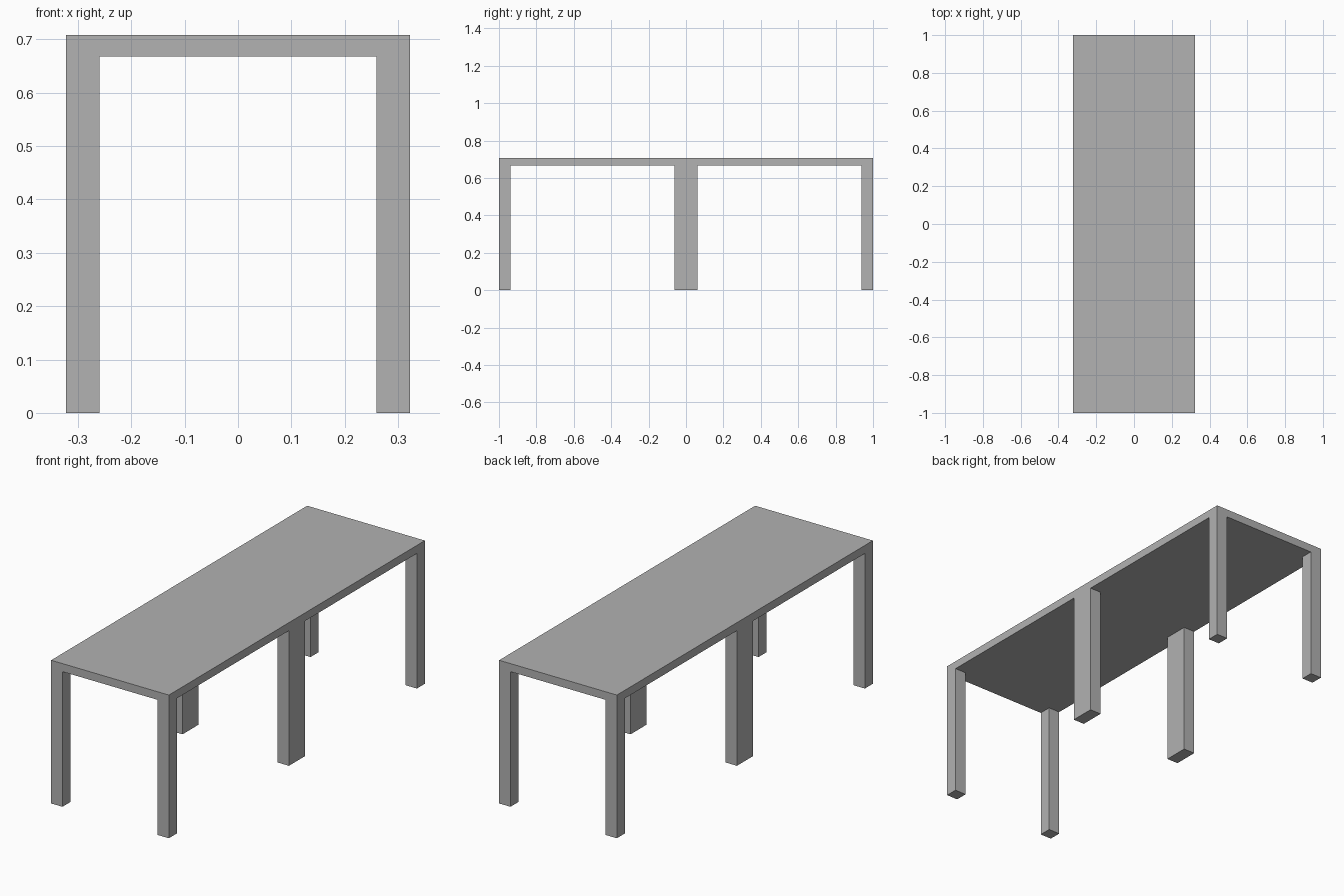
import bpy

cube = bpy.data.objects.get("Cube")
if cube:
    bpy.data.objects.remove(cube, do_unlink=True)

# Single plain grey finish
GREY = (0.445, 0.445, 0.445, 1)
grey = bpy.data.materials.new("plain grey")
grey.use_nodes = True
grey.diffuse_color = GREY
grey.node_tree.nodes["Principled BSDF"].inputs["Base Color"].default_value = GREY

HALF_W, HALF_L = 0.322, 1.0
HEIGHT, UNDERSIDE = 0.708, 0.668
LEG = 0.062


def box(name, low, high):
    """Axis-aligned box between two corners."""
    bpy.ops.mesh.primitive_cube_add(size=1)
    obj = bpy.context.object
    obj.name = obj.data.name = name
    for v in obj.data.vertices:
        v.co = [lo if c < 0 else hi for c, lo, hi in zip(v.co, low, high)]
    obj.data.materials.append(grey)
    return obj


# Table top
box("table_top", (-HALF_W, -HALF_L, UNDERSIDE), (HALF_W, HALF_L, HEIGHT))

# Square corner legs and double-depth middle legs, flush with the edges
rows = {
    "front": (-HALF_L, -HALF_L + LEG),
    "middle": (-LEG, LEG),
    "back": (HALF_L - LEG, HALF_L),
}
sides = {"left": (HALF_W - LEG, HALF_W), "right": (-HALF_W, -HALF_W + LEG)}
for row, (y0, y1) in rows.items():
    for side, (x0, x1) in sides.items():
        box(f"{row}_{side}_leg", (x0, y0, 0), (x1, y1, UNDERSIDE))
